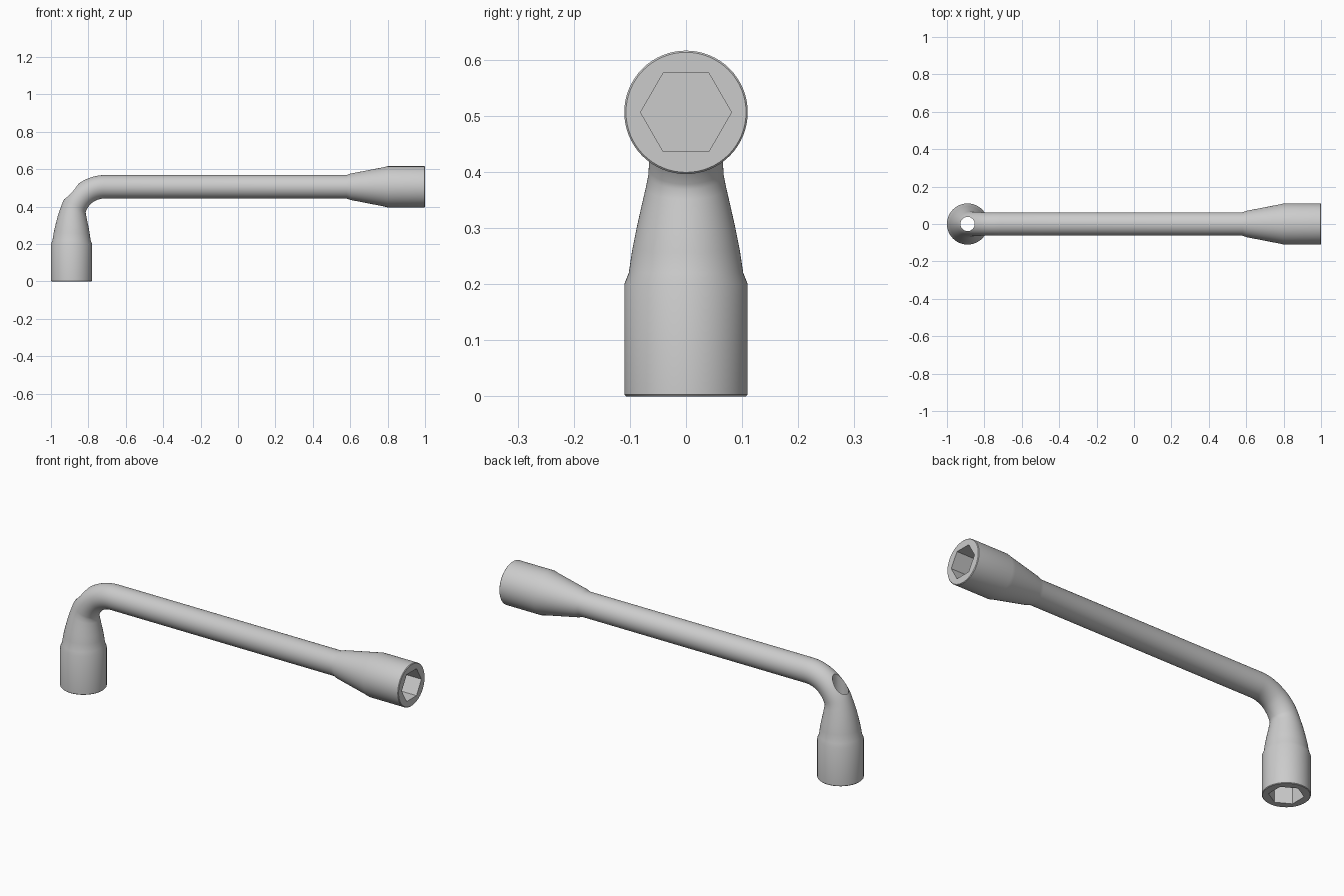
import bpy, bmesh
from math import sin, cos, pi, radians

if "Cube" in bpy.data.objects:
    bpy.data.objects.remove(bpy.data.objects["Cube"])

AX, AZ = -0.89, 0.506      # axis of upright socket, height of the bar
SIDES = 64


def make_sweep(name, rings, sides):
    """Rings are (x, z, tilt from vertical in degrees, radius)."""
    bm = bmesh.new()
    loops = []
    for x, z, tilt, r in rings:
        t = radians(tilt)
        loop = []
        for i in range(sides):
            a = 2 * pi * i / sides
            u, v = r * sin(a), r * cos(a)      # first corner lies on +y
            loop.append(bm.verts.new((x + u * cos(t), v, z - u * sin(t))))
        loops.append(loop)
    for a, b in zip(loops, loops[1:]):
        for i in range(sides):
            j = (i + 1) % sides
            bm.faces.new((a[i], a[j], b[j], b[i]))
    bm.faces.new(loops[0])
    bm.faces.new(loops[-1])
    bmesh.ops.recalc_face_normals(bm, faces=bm.faces)
    me = bpy.data.meshes.new(name)
    bm.to_mesh(me)
    bm.free()
    ob = bpy.data.objects.new(name, me)
    bpy.context.collection.objects.link(ob)
    return ob


def cut(target, cutter):
    cutter.hide_render = True
    mod = target.modifiers.new("cut", 'BOOLEAN')
    mod.operation = 'DIFFERENCE'
    mod.solver = 'EXACT'
    mod.object = cutter
    bpy.context.view_layer.objects.active = target
    bpy.ops.object.modifier_apply(modifier=mod.name)
    bpy.data.objects.remove(cutter)


# Upright socket and tapered neck
rings = [(AX, 0, 0, 0.107), (AX, 0.003, 0, 0.11), (AX, 0.20, 0, 0.11),
         (AX, 0.22, 0, 0.102), (-0.889, 0.26, 2, 0.096),
         (-0.887, 0.30, 5, 0.088), (-0.885, 0.34, 9, 0.079),
         (-0.881, 0.37, 15, 0.072)]
# Bend
R, CX = 0.179, -0.711
for k in range(15):
    t = 22 + 68 * k / 14
    a = radians(t)
    rings.append((CX - R * cos(a), AZ - R + R * sin(a), t, 0.067 - 0.0045 * min(1, k / 7)))
# Straight bar and end socket
rings += [(x, AZ, 90, r) for x, r in
          [(0.58, 0.0625), (0.60, 0.070), (0.78, 0.105), (0.80, 0.11),
           (0.997, 0.11), (1.0, 0.107)]]
wrench = make_sweep("socket_wrench", rings, SIDES)

# Hexagonal recesses in both sockets
cut(wrench, make_sweep("hex_cutter_end", [(0.80, AZ, 90, 0.081), (1.1, AZ, 90, 0.081)], 6))
cut(wrench, make_sweep("hex_cutter_base", [(AX, -0.1, 0, 0.081), (AX, 0.20, 0, 0.081)], 6))
# Round through hole above the upright socket
cut(wrench, make_sweep("hole_cutter", [(AX, 0.1, 0, 0.038), (AX, 0.8, 0, 0.038)], 40))

bpy.ops.object.select_all(action='DESELECT')
wrench.select_set(True)
bpy.context.view_layer.objects.active = wrench
bpy.ops.object.shade_smooth_by_angle(angle=radians(35))
